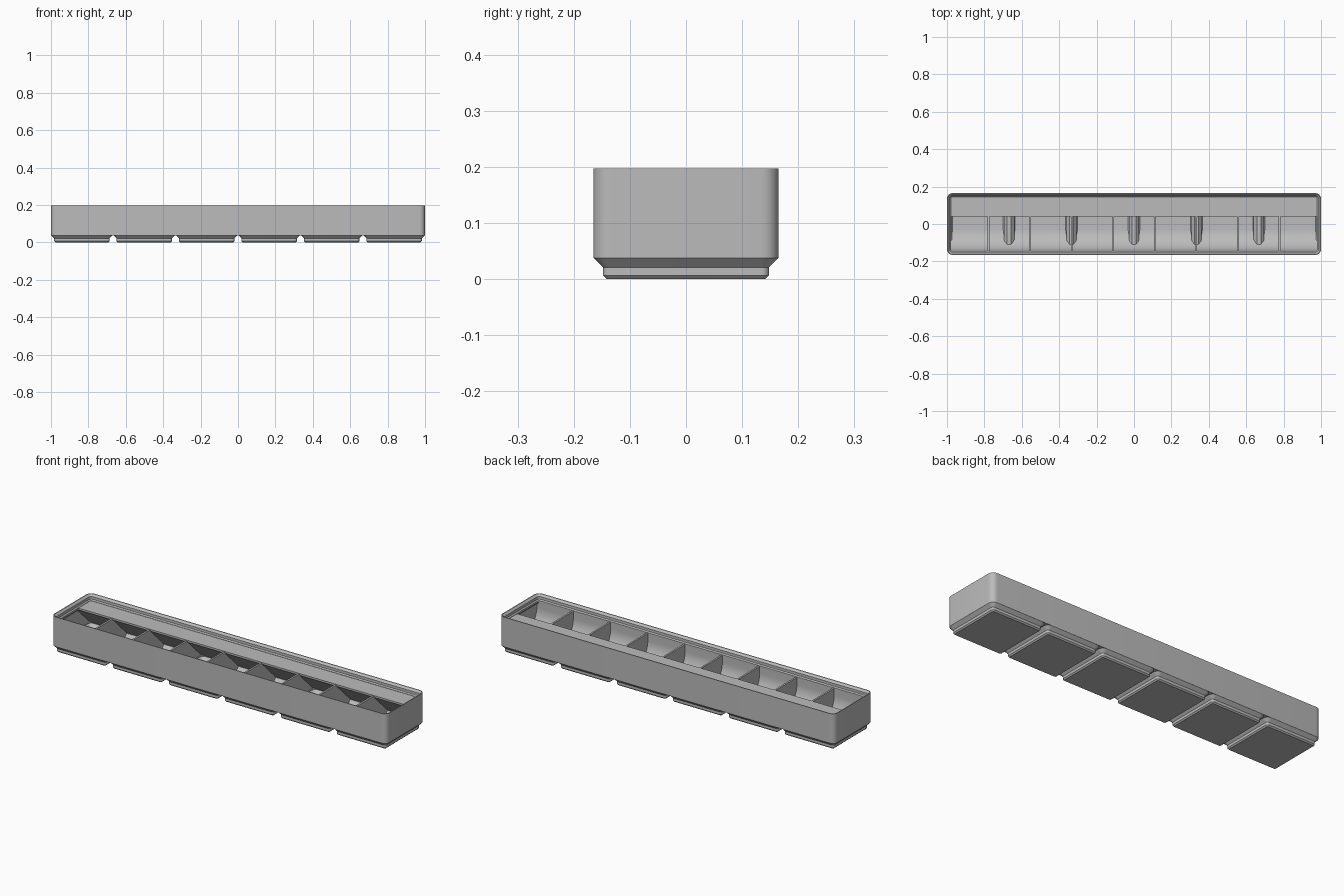
import bpy, bmesh, math

cube = bpy.data.objects.get("Cube")
if cube:
    bpy.data.objects.remove(cube, do_unlink=True)

CELL, COUNT, GAP = 42.0, 6, 0.5
LENGTH, WIDTH = CELL * COUNT - GAP, CELL - GAP
SCALE = 2 / LENGTH
RADIUS = 3.75

grey = bpy.data.materials.new("light grey plastic")
grey.use_nodes = True
grey.diffuse_color = (0.5, 0.5, 0.5, 1)
grey.node_tree.nodes["Principled BSDF"].inputs["Base Color"].default_value = (0.5, 0.5, 0.5, 1)


def rounded_outline(length, width, inset, steps=8):
    r = max(0.5, RADIUS - inset)
    hx, hy = length / 2 - inset - r, width / 2 - inset - r
    points = []
    for i, (sx, sy) in enumerate([(1, 1), (-1, 1), (-1, -1), (1, -1)]):
        for s in range(steps + 1):
            a = math.pi / 2 * (i + s / steps)
            points.append((sx * hx + r * math.cos(a), sy * hy + r * math.sin(a)))
    return points


def add_loft(bm, rings):
    """Solid skinned over closed rings of equal point count."""
    loops = [[bm.verts.new([c * SCALE for c in p]) for p in ring] for ring in rings]
    n = len(loops[0])
    for a, b in zip(loops, loops[1:]):
        for i in range(n):
            j = (i + 1) % n
            bm.faces.new((a[i], a[j], b[j], b[i]))
    bm.faces.new(loops[0][::-1])
    bm.faces.new(loops[-1])


def add_rounded(bm, length, width, sections, x=0):
    add_loft(bm, [[(px + x, py, z) for px, py in rounded_outline(length, width, inset)]
                  for inset, z in sections])


def add_prism(bm, profile, x0, x1):
    add_loft(bm, [[(x, y, z) for y, z in profile] for x in (x0, x1)])


def make_object(name, bm):
    bmesh.ops.recalc_face_normals(bm, faces=bm.faces)
    mesh = bpy.data.meshes.new(name)
    bm.to_mesh(mesh)
    bm.free()
    obj = bpy.data.objects.new(name, mesh)
    bpy.context.collection.objects.link(obj)
    mesh.materials.append(grey)
    return obj


def combine(target, tool, operation):
    mod = target.modifiers.new("combine", "BOOLEAN")
    mod.operation, mod.object, mod.solver = operation, tool, "EXACT"
    mod.use_self = True
    bpy.ops.object.select_all(action="DESELECT")
    bpy.context.view_layer.objects.active = target
    target.select_set(True)
    bpy.ops.object.modifier_apply(modifier=mod.name)
    bpy.data.objects.remove(tool, do_unlink=True)


foot_centres = [CELL * (i - (COUNT - 1) / 2) for i in range(COUNT)]

# Outer block
bm = bmesh.new()
add_rounded(bm, LENGTH, WIDTH, [(0, 4.75), (0, 24.8)])
bin_body = make_object("storage_bin", bm)

# Stepped feet
bm = bmesh.new()
for x in foot_centres:
    add_rounded(bm, WIDTH, WIDTH, [(2.95, 0), (2.15, 0.8), (2.15, 2.6), (0.02, 4.73), (0.02, 5)], x)
combine(bin_body, make_object("feet", bm), "UNION")

# Inner space with the stacking lip
bm = bmesh.new()
add_rounded(bm, LENGTH, WIDTH, [(0.95, 5.45), (0.95, 18.15), (2.6, 19.8), (2.6, 21),
                                (1.9, 21.7), (1.9, 23.5), (0.5, 24.9)])
cavity = make_object("cavity", bm)

# Hollows inside the feet
bm = bmesh.new()
for x in foot_centres:
    add_rounded(bm, WIDTH, WIDTH, [(3.7, 0.9), (3.25, 1.35), (3.25, 2.9), (1.1, 5.05), (1.1, 5.8)], x)
combine(cavity, make_object("foot_hollows", bm), "UNION")

# Curved front scoop
SCOOP_R, FLOOR, FRONT = 15, 0.88, 2.6 - WIDTH / 2
arc = [(FRONT + SCOOP_R * (1 - math.cos(a)), FLOOR + SCOOP_R * (1 - math.sin(a)))
       for a in (math.pi / 2 * i / 20 for i in range(21))]
bm = bmesh.new()
add_prism(bm, [(-22, -1), (-22, 20), (FRONT, 20)] + arc + [(arc[-1][0], -1)], -127, 127)
combine(cavity, make_object("scoop", bm), "DIFFERENCE")

# Label shelf with sloped support
bm = bmesh.new()
add_prism(bm, [(5, 20.8), (22, 20.8), (22, 3), (5, 19.6)], -127, 127)
combine(cavity, make_object("label_shelf", bm), "DIFFERENCE")

# Dividers between the nine compartments
bm = bmesh.new()
for k in range(1, 9):
    x = LENGTH * (k / 9 - 0.5)
    add_prism(bm, [(-22, -1), (22, -1), (22, 20.5), (-22, 20.5)], x - 0.6, x + 0.6)
combine(cavity, make_object("dividers", bm), "DIFFERENCE")

combine(bin_body, cavity, "DIFFERENCE")

# Smooth the rounded corners and scoop
bpy.ops.object.select_all(action="DESELECT")
bpy.context.view_layer.objects.active = bin_body
bin_body.select_set(True)
bpy.ops.object.shade_smooth_by_angle(angle=math.radians(30))
